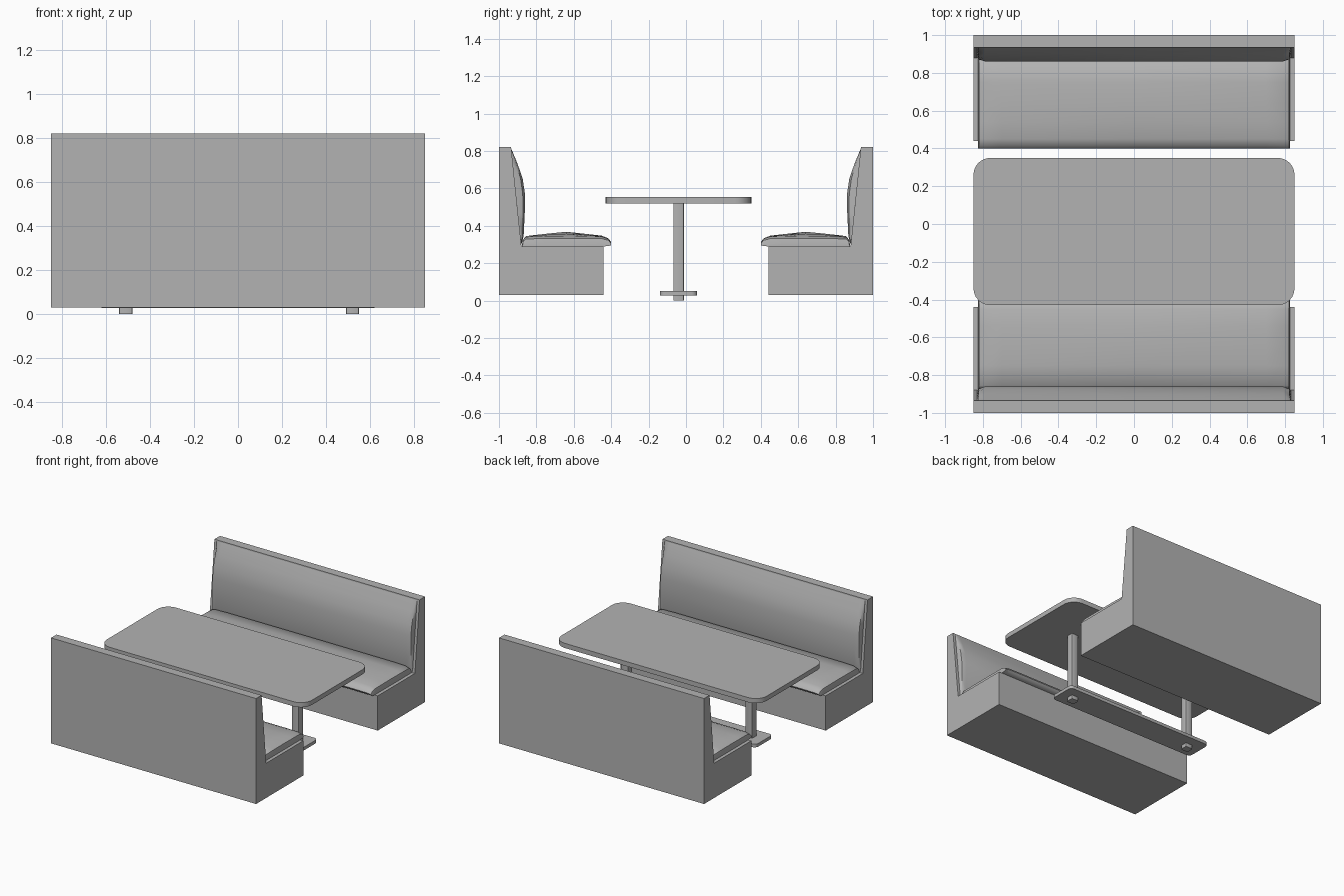
import bpy, bmesh, math
from mathutils import Vector

cube = bpy.data.objects.get("Cube")
if cube:
    bpy.data.objects.remove(cube, do_unlink=True)

grey = bpy.data.materials.new("plain_grey")
grey.use_nodes = True
grey.diffuse_color = (0.45, 0.45, 0.45, 1)
grey.node_tree.nodes["Principled BSDF"].inputs["Base Color"].default_value = (0.45, 0.45, 0.45, 1)


def loft(name, rings, smooth=None):
    """Skin a row of equal-length closed rings and cap both ends."""
    bm = bmesh.new()
    rows = [[bm.verts.new(p) for p in ring] for ring in rings]
    for a, b in zip(rows, rows[1:]):
        for i in range(len(a)):
            j = (i + 1) % len(a)
            bm.faces.new((a[i], a[j], b[j], b[i]))
    bm.faces.new(rows[0])
    bm.faces.new(rows[-1])
    bmesh.ops.recalc_face_normals(bm, faces=bm.faces)
    mesh = bpy.data.meshes.new(name)
    bm.to_mesh(mesh)
    bm.free()
    mesh.materials.append(grey)
    obj = bpy.data.objects.new(name, mesh)
    bpy.context.collection.objects.link(obj)
    if smooth:
        bpy.ops.object.select_all(action="DESELECT")
        obj.select_set(True)
        bpy.context.view_layer.objects.active = obj
        bpy.ops.object.shade_smooth_by_angle(angle=math.radians(smooth))
    return obj


def slab(name, cx, cy, hx, hy, z0, z1, radius, steps=6):
    """Upright plate with rounded corners."""
    outline = []
    for k, (sx, sy) in enumerate(((1, 1), (-1, 1), (-1, -1), (1, -1))):
        for s in range(steps + 1):
            a = math.pi / 2 * (k + s / steps)
            outline.append((cx + sx * (hx - radius) + radius * math.cos(a),
                            cy + sy * (hy - radius) + radius * math.sin(a)))
    return loft(name, [[(x, y, z) for x, y in outline] for z in (z0, z1)], 35)


def cushion(name, side, profile, stations, anchor):
    """Loft a profile along x; each station is (x, size toward anchor, crown)."""
    rings = []
    for x, size, crown in stations:
        ring = []
        for y, z, lift in profile:
            p = Vector((y, z + lift * crown))
            p = Vector(anchor(p)).lerp(p, size)
            ring.append((x, side * p.x, p.y))
        rings.append(ring)
    return loft(name, rings, 50)


# Profiles as (distance from the middle, height) on one side
BENCH = [(1, 0.03), (0.44, 0.03), (0.44, 0.29), (0.88, 0.29), (0.935, 0.82), (1, 0.82)]
SEAT = [(0.878, 0.29, 0), (0.872, 0.325, 0), (0.855, 0.343, 0.002), (0.75, 0.346, 0.011),
        (0.64, 0.347, 0.021), (0.54, 0.346, 0.011), (0.45, 0.345, 0.002),
        (0.415, 0.333, 0), (0.4, 0.312, 0), (0.412, 0.295, 0), (0.44, 0.29, 0)]
BACK = [(0.88, 0.3, 0), (0.868, 0.345, 0), (0.862, 0.47, 0), (0.861, 0.57, 0),
        (0.873, 0.65, 0), (0.9, 0.73, 0), (0.931, 0.805, 0), (0.934, 0.812, 0)]
SEAT_ROW = [(-0.825, 0.3, 0), (-0.82, 0.75, 0), (-0.79, 0.95, 0.1), (-0.7, 1, 0.5),
            (0, 1, 1), (0.7, 1, 0.5), (0.79, 0.95, 0.1), (0.82, 0.75, 0), (0.825, 0.3, 0)]
BACK_ROW = [(-0.83, 0.05, 0), (-0.822, 0.75, 0), (-0.79, 1, 0), (0, 1, 0),
            (0.79, 1, 0), (0.822, 0.75, 0), (0.83, 0.05, 0)]


def on_seat(p):
    return p.x, 0.29


def on_back(p):
    return 0.88 + 0.055 * (p.y - 0.29) / 0.53, p.y


# Two facing benches with padded seats and backs
for side, where in ((-1, "front"), (1, "rear")):
    loft(where + "_bench", [[(x, side * y, z) for y, z in BENCH] for x in (-0.85, 0.85)])
    cushion(where + "_seat_cushion", side, SEAT, SEAT_ROW, on_seat)
    cushion(where + "_back_cushion", side, BACK, BACK_ROW, on_back)

# Table with two posts joined by a foot plate
MID = -0.04
slab("table_top", 0, MID, 0.85, 0.39, 0.52, 0.555, 0.09)
slab("foot_plate", 0, MID, 0.62, 0.1, 0.028, 0.052, 0.03)
for x, where in ((-0.51, "right"), (0.52, "left")):
    slab(where + "_post", x, MID, 0.03, 0.028, 0, 0.525, 0.008, 2)
